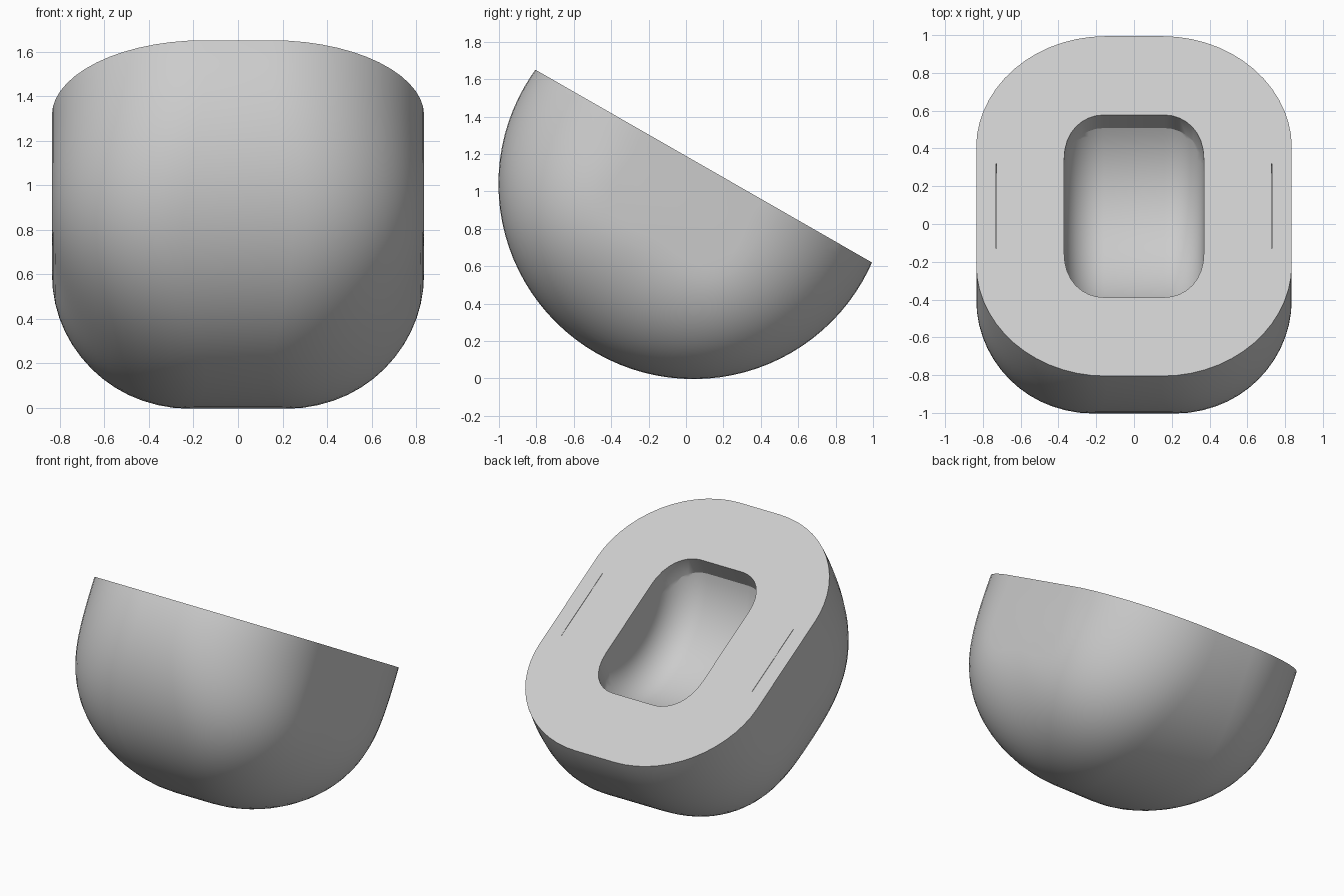
import bpy, bmesh
from math import sin, cos, pi, radians
from mathutils import Matrix

if "Cube" in bpy.data.objects:
    bpy.data.objects.remove(bpy.data.objects["Cube"], do_unlink=True)

TILT = Matrix.Translation((0, 0.04, 1.04)) @ Matrix.Rotation(radians(-29.8), 4, 'X')
RIM = 0.11          # height of the flat rim above the drum axis

grey = bpy.data.materials.new("light_grey")
grey.use_nodes = True
colour = (0.6, 0.6, 0.6, 1)
grey.diffuse_color = colour
grey.node_tree.nodes["Principled BSDF"].inputs["Base Color"].default_value = colour


def drum(half_width, radius, corner, bulge, segs=96, steps=14):
    """Drum along x with rounded ends, fuller on the diagonals."""
    bm = bmesh.new()
    profile = [(-1, pi / 2 * i / steps) for i in range(steps + 1)]
    profile += [(1, a) for _, a in reversed(profile)]
    rings = []
    for side, a in profile:
        ring = []
        for k in range(segs):
            t = 2 * pi * k / segs
            c = corner - bulge * sin(2 * t) ** 2
            x = side * (half_width - c + c * cos(a))
            r = radius - c + c * sin(a)
            ring.append(bm.verts.new((x, r * cos(t), r * sin(t))))
        rings.append(ring)
    for a, b in zip(rings, rings[1:]):
        for k in range(segs):
            j = (k + 1) % segs
            bm.faces.new((a[k], a[j], b[j], b[k]))
    bm.faces.new(rings[0])
    bm.faces.new(rings[-1])
    return bm


def slice_top(bm, height):
    """Cut the drum flat at a height and return the new lid."""
    cut = bmesh.ops.bisect_plane(
        bm, geom=bm.verts[:] + bm.edges[:] + bm.faces[:],
        plane_co=(0, 0, height), plane_no=(0, 0, 1), clear_outer=True)
    rim = [e for e in cut["geom_cut"] if isinstance(e, bmesh.types.BMEdge)]
    return bmesh.ops.contextual_create(bm, geom=rim)["faces"]


def finish(name, bm):
    bmesh.ops.recalc_face_normals(bm, faces=bm.faces)
    bm.transform(TILT)
    mesh = bpy.data.meshes.new(name)
    bm.to_mesh(mesh)
    bm.free()
    mesh.materials.append(grey)
    ob = bpy.data.objects.new(name, mesh)
    bpy.context.collection.objects.link(ob)
    return ob


# Rounded body with a slanted flat top
bm = drum(0.835, 1.043, 0.69, 0.1)
slice_top(bm, RIM)
body = finish("body", bm)

# Pocket: straight walls above a curved bowl
bm = drum(0.37, 0.65, 0.21, 0, segs=72, steps=8)
bmesh.ops.translate(bm, verts=bm.verts, vec=(0, 0, 0.305))
lid = slice_top(bm, RIM - 0.14)
raised = bmesh.ops.extrude_face_region(bm, geom=lid)["geom"]
bmesh.ops.translate(bm, vec=(0, 0, 0.3),
                    verts=[v for v in raised if isinstance(v, bmesh.types.BMVert)])
bmesh.ops.delete(bm, geom=[f for f in lid if f.is_valid], context='FACES_ONLY')
cutters = [finish("pocket_cutter", bm)]

# Hairline slots on either side of the pocket
for side, x in (("left", 0.73), ("right", -0.73)):
    bm = bmesh.new()
    bmesh.ops.create_cube(bm, size=1, matrix=Matrix.Translation((x, 0, RIM))
                          @ Matrix.Diagonal((0.002, 0.52, 0.2, 1)))
    cutters.append(finish(side + "_slot_cutter", bm))

bpy.context.view_layer.objects.active = body
for cutter in cutters:
    mod = body.modifiers.new("cut", 'BOOLEAN')
    mod.operation = 'DIFFERENCE'
    mod.solver = 'EXACT'
    mod.object = cutter
    bpy.ops.object.modifier_apply(modifier=mod.name)
    bpy.data.objects.remove(cutter, do_unlink=True)

bpy.ops.object.select_all(action='DESELECT')
body.select_set(True)
bpy.ops.object.shade_smooth_by_angle(angle=radians(25))
